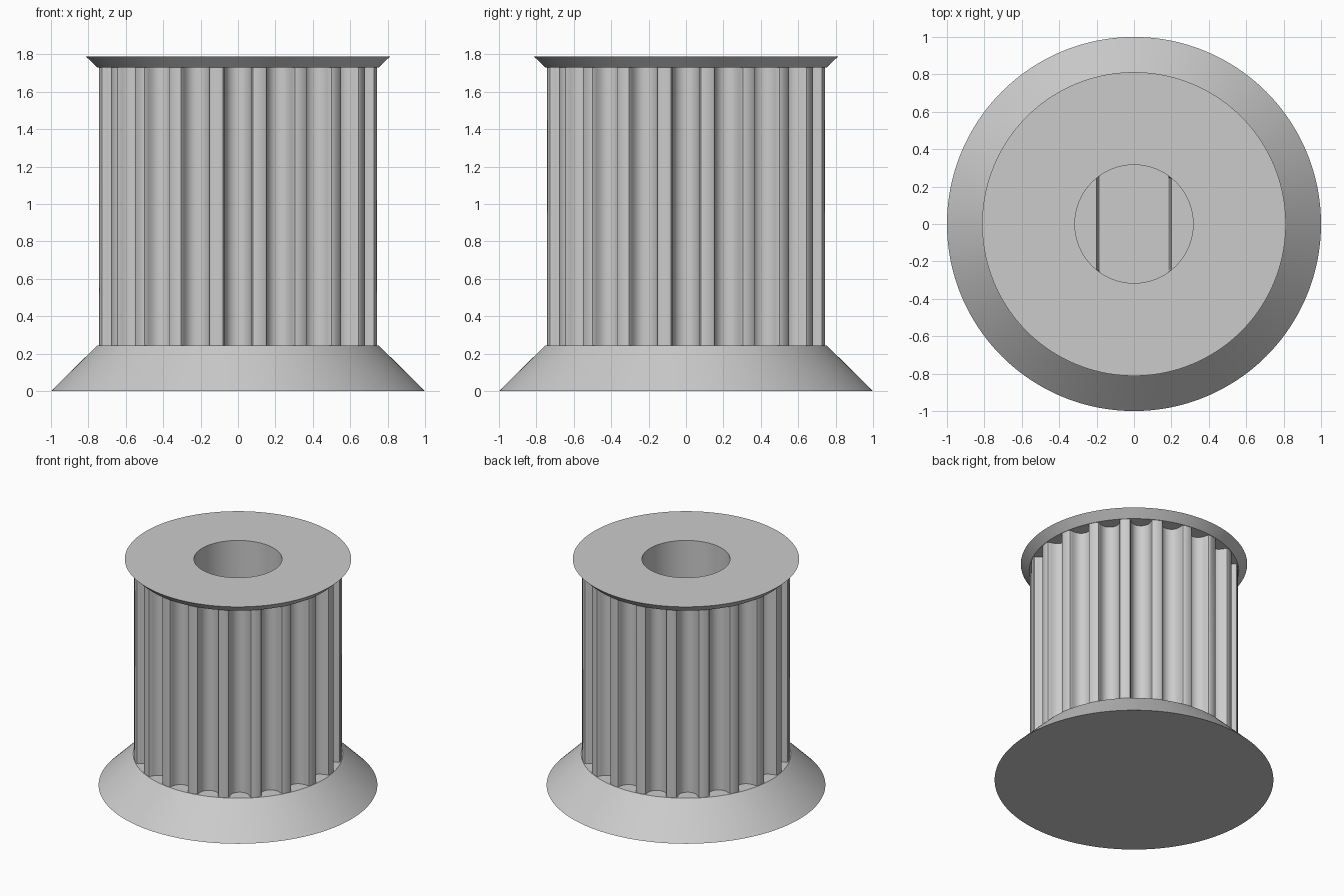
import bpy, bmesh, math

if "Cube" in bpy.data.objects:
    bpy.data.objects.remove(bpy.data.objects["Cube"])

TEETH = 20
R = 0.749            # tooth tip radius
UNIT = 0.1227        # scale of the groove profile
BORE_R = 0.316
BASE_TOP, FLANGE_BOTTOM, TOP = 0.245, 1.73, 1.788

grey = bpy.data.materials.new("light_grey")
grey.diffuse_color = (0.6, 0.6, 0.6, 1)
grey.use_nodes = True
grey.node_tree.nodes["Principled BSDF"].inputs["Base Color"].default_value = grey.diffuse_color


def circle(r, z, n=192):
    return [(r * math.cos(2 * math.pi * i / n), r * math.sin(2 * math.pi * i / n), z)
            for i in range(n)]


def loft(name, loops):
    """Closed solid through loops of equal length, listed bottom to top."""
    bm = bmesh.new()
    rings = [[bm.verts.new(p) for p in loop] for loop in loops]
    n = len(rings[0])
    bm.faces.new(rings[0][::-1])
    bm.faces.new(rings[-1])
    for a, b in zip(rings, rings[1:]):
        for i in range(n):
            j = (i + 1) % n
            bm.faces.new((a[i], a[j], b[j], b[i]))
    bmesh.ops.remove_doubles(bm, verts=bm.verts, dist=1e-5)
    bmesh.ops.recalc_face_normals(bm, faces=bm.faces)
    me = bpy.data.meshes.new(name)
    bm.to_mesh(me)
    bm.free()
    me.materials.append(grey)
    ob = bpy.data.objects.new(name, me)
    bpy.context.collection.objects.link(ob)
    return ob


def combine(target, other, operation):
    bpy.context.view_layer.objects.active = target
    mod = target.modifiers.new(operation, 'BOOLEAN')
    mod.operation, mod.solver, mod.object = operation, 'EXACT', other
    bpy.ops.object.modifier_apply(modifier=mod.name)
    bpy.data.objects.remove(other)


# Rounded belt groove: half width and depth, from lip to floor
half = [(0.747, 0), (0.648, 0.037), (0.598, 0.131), (0.579, 0.238), (0.547, 0.343),
        (0.505, 0.444), (0.452, 0.540), (0.358, 0.637), (0.248, 0.707), (0.127, 0.750)]
groove = [(-w, d) for w, d in half] + [(0, 0.764)] + [(w, d) for w, d in half[::-1]]
lip = math.sqrt(R ** 2 - (0.747 * UNIT) ** 2)


def gear(z):
    pts = []
    for t in range(TEETH):
        a = 2 * math.pi * t / TEETH
        for w, d in groove:
            x, y = lip - d * UNIT, w * UNIT
            pts.append((x * math.cos(a) - y * math.sin(a),
                        x * math.sin(a) + y * math.cos(a), z))
    return pts


# Toothed drum, conical base and thin flared top flange
pulley = loft("toothed_pulley", [gear(0.12), gear(1.76)])
base = loft("base_cone", [circle(1.0, 0), circle(0.752, BASE_TOP)])
flange = loft("top_flange", [circle(0.752, FLANGE_BOTTOM), circle(0.812, TOP)])
combine(pulley, base, 'UNION')
combine(pulley, flange, 'UNION')


# Blind shaft hole: round above, two tapered flats below
def flats(w, z):
    return [(max(-w, min(w, x)), y, z) for x, y, _ in circle(BORE_R, z)]


bore = loft("shaft_hole", [flats(0.185, BASE_TOP), flats(0.2, 0.98),
                           circle(BORE_R, 0.98), circle(BORE_R, 2.0)])
combine(pulley, bore, 'DIFFERENCE')

bpy.ops.object.select_all(action='DESELECT')
pulley.select_set(True)
bpy.context.view_layer.objects.active = pulley
bpy.ops.object.shade_smooth_by_angle(angle=math.radians(30))
